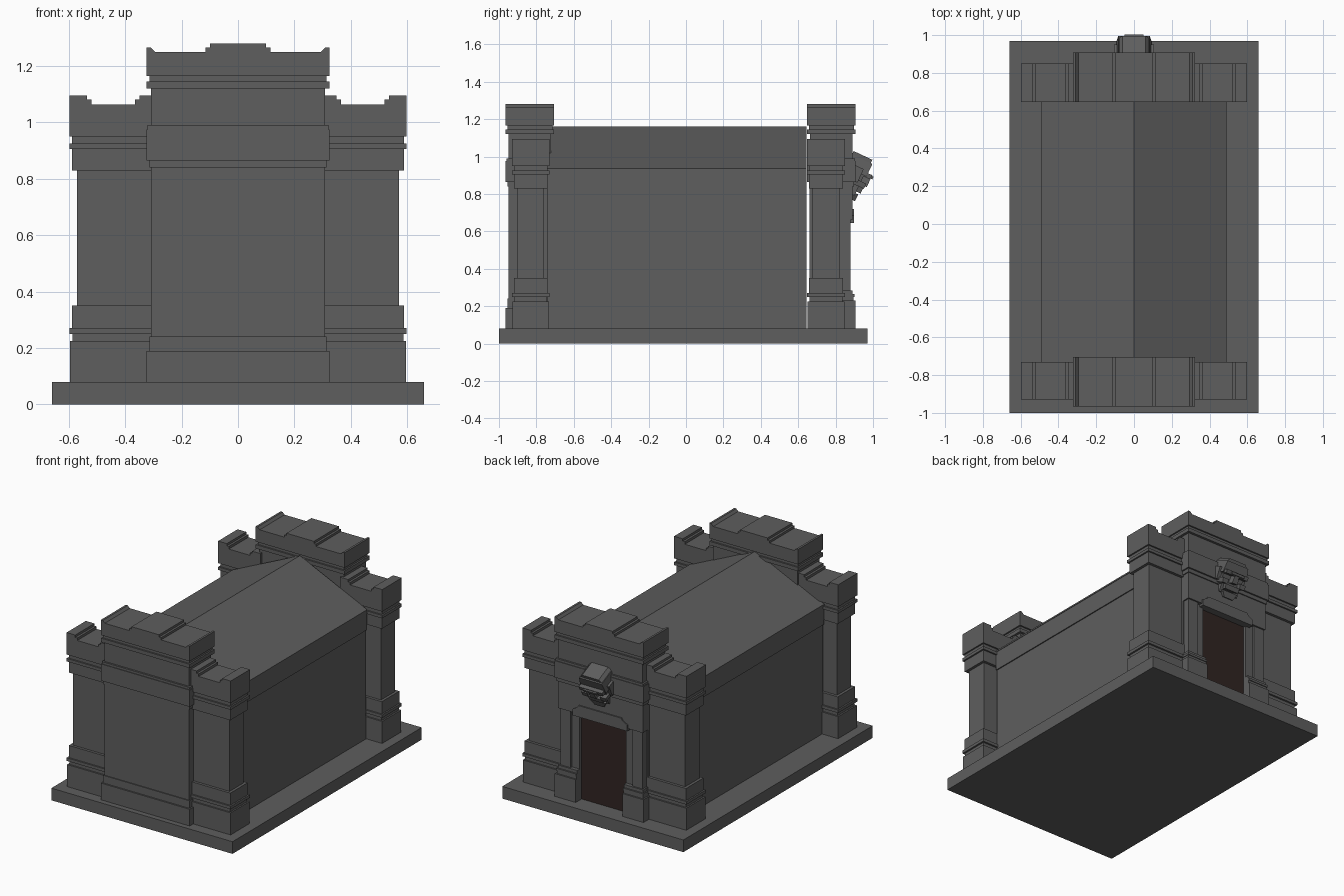
import bpy, bmesh, math
from mathutils import Matrix, Vector


def material(name, rgb):
    m = bpy.data.materials.new(name)
    m.diffuse_color = (*rgb, 1)
    return m


STONE = material("grey stone", (0.112, 0.112, 0.112))
DOOR = material("dark brown door", (0.030, 0.018, 0.016))


def box(bm, x0, x1, y0, y1, z0, z1, taper=1.0):
    """Box; taper scales the width of its bottom face."""
    cx = (x0 + x1) / 2
    vs = []
    for z, t in ((z0, taper), (z1, 1.0)):
        for x, y in ((x0, y0), (x1, y0), (x1, y1), (x0, y1)):
            vs.append(bm.verts.new((cx + (x - cx) * t, y, z)))
    for f in ((3, 2, 1, 0), (4, 5, 6, 7), (0, 1, 5, 4), (1, 2, 6, 5), (2, 3, 7, 6), (3, 0, 4, 7)):
        bm.faces.new([vs[i] for i in f])


def prism(bm, pts, y0, y1):
    """Extrude an (x, z) outline along y."""
    a = [bm.verts.new((x, y0, z)) for x, z in pts]
    b = [bm.verts.new((x, y1, z)) for x, z in pts]
    bm.faces.new(a)
    bm.faces.new(b[::-1])
    n = len(pts)
    for i in range(n):
        bm.faces.new((a[i], b[i], b[(i + 1) % n], a[(i + 1) % n]))


def finish(name, bm, mat=STONE):
    bmesh.ops.recalc_face_normals(bm, faces=bm.faces)
    me = bpy.data.meshes.new(name)
    bm.to_mesh(me)
    bm.free()
    me.materials.append(mat)
    ob = bpy.data.objects.new(name, me)
    bpy.context.collection.objects.link(ob)
    return ob


# Floor slab
bm = bmesh.new()
box(bm, -0.66, 0.66, -1.0, 0.97, 0, 0.08)
finish("floor_slab", bm)

# Long chamber: walls, frieze and gabled roof
bm = bmesh.new()
box(bm, -0.48, 0.48, -0.74, 0.645, 0.08, 0.80)
box(bm, -0.487, 0.487, -0.74, 0.645, 0.80, 0.925)
finish("chamber_walls", bm)
bm = bmesh.new()
prism(bm, [(-0.49, 0.925), (0.49, 0.925), (0.49, 0.935), (0, 1.16), (-0.49, 0.935)], -0.74, 0.645)
finish("gabled_roof", bm)

# Stacked tiers: bottom, top, inset from the widest outline
PIER = [(0.08, 0.225, 0.002), (0.225, 0.25, 0.012), (0.25, 0.27, 0.0), (0.27, 0.35, 0.01),
        (0.35, 0.83, 0.028), (0.83, 0.905, 0.01), (0.905, 0.925, 0.0), (0.925, 0.95, 0.01)]
BLOCK_LOW = [(0.08, 0.19, 0.0), (0.19, 0.24, 0.01), (0.24, 0.84, 0.016)]
BLOCK_HIGH = [(0.84, 0.865, 0.01), (0.865, 0.975, 0.0), (0.975, 0.99, 0.004), (0.99, 1.12, 0.016),
              (1.12, 1.145, 0.0), (1.145, 1.165, 0.01)]


def pier(name, s, y0, y1):
    bm = bmesh.new()
    for z0, z1, d in PIER:
        xs = sorted((s * 0.29, s * (0.598 - d)))
        box(bm, *xs, y0 + d, y1 - d, z0, z1)
    crown = [(0.29, 0.95), (0.598, 0.95), (0.598, 1.095), (0.535, 1.095), (0.535, 1.08),
             (0.52, 1.08), (0.52, 1.063), (0.365, 1.063), (0.365, 1.08), (0.35, 1.08),
             (0.35, 1.095), (0.29, 1.095)]
    prism(bm, [(s * x, z) for x, z in crown], y0, y1)
    finish(name, bm)


def block(name, tiers, y0, y1):
    bm = bmesh.new()
    for z0, z1, d in tiers:
        box(bm, d - 0.324, 0.324 - d, y0 + d, y1 - d, z0, z1)
    half = [(0.324, 1.165), (0.324, 1.265), (0.31, 1.265), (0.295, 1.25), (0.115, 1.25),
            (0.115, 1.265), (0.10, 1.265), (0.10, 1.28)]
    prism(bm, half + [(-x, z) for x, z in half[::-1]], y0, y1)
    finish(name, bm)


for s, side in ((-1, "left"), (1, "right")):
    pier("front_pier_" + side, s, -0.93, -0.73)
    pier("back_pier_" + side, s, 0.647, 0.85)
block("front_block", BLOCK_LOW + BLOCK_HIGH, -0.965, -0.705)
block("back_block_upper", BLOCK_HIGH, 0.647, 0.907)

# Back block below the cornice: core wall, lintel, door jambs with plinths
bm = bmesh.new()
box(bm, -0.308, 0.308, 0.66, 0.835, 0.08, 0.84)
box(bm, -0.308, 0.308, 0.835, 0.89, 0.66, 0.84)
finish("back_wall", bm)
for s, side in ((-1, "left"), (1, "right")):
    bm = bmesh.new()
    for xa, xb, y, z0, z1 in ((0.17, 0.324, 0.905, 0.08, 0.23), (0.17, 0.314, 0.895, 0.23, 0.25),
                              (0.17, 0.318, 0.90, 0.25, 0.265), (0.17, 0.31, 0.89, 0.265, 0.285),
                              (0.17, 0.225, 0.865, 0.285, 0.66), (0.225, 0.30, 0.88, 0.285, 0.66)):
        box(bm, *sorted((s * xa, s * xb)), 0.83, y, z0, z1)
    finish("door_jamb_" + side, bm)

# Door hood with clipped corners
bm = bmesh.new()
half = [(0.17, 0.645), (0.20, 0.645), (0.20, 0.685), (0.165, 0.705), (0.155, 0.72)]
prism(bm, half[1:] + [(-x, z) for x, z in half[:0:-1]], 0.85, 0.898)
finish("door_hood", bm)

# Door
bm = bmesh.new()
box(bm, -0.17, 0.17, 0.835, 0.844, 0.08, 0.66)
finish("door", bm, DOOR)

# Carved skull above the door, tilted to look down
bm = bmesh.new()
box(bm, -0.082, 0.082, -0.06, 0.06, 0.02, 0.095, 1.15)     # cranium
box(bm, -0.06, 0.06, -0.06, 0.05, 0.095, 0.115, 1.3)       # crown
box(bm, -0.085, 0.085, 0.0, 0.085, 0.015, 0.04)            # brow
box(bm, -0.05, 0.05, 0.05, 0.095, 0.02, 0.036)             # brow ridge
box(bm, -0.08, 0.08, -0.06, 0.045, -0.05, 0.02, 0.9)       # eye level
box(bm, -0.015, 0.015, 0.03, 0.085, -0.03, 0.02, 1.5)      # nose
box(bm, -0.055, 0.055, -0.03, 0.07, -0.075, -0.045, 0.9)   # upper jaw
box(bm, -0.058, 0.058, -0.01, 0.06, -0.125, -0.085, 0.6)   # chin
for s in (-1, 1):
    box(bm, *sorted((s * 0.045, s * 0.09)), -0.05, 0.075, -0.045, -0.015, 0.8)   # cheek
    box(bm, *sorted((s * 0.08, s * 0.105)), -0.06, 0.03, -0.03, 0.05)            # temple
    box(bm, *sorted((s * 0.045, s * 0.07)), -0.02, 0.045, -0.10, -0.05)          # jaw side
bm.transform(Matrix.Translation(Vector((0, 0.902, 0.90))) @ Matrix.Rotation(math.radians(-25), 4, 'X'))
finish("skull_ornament", bm)
